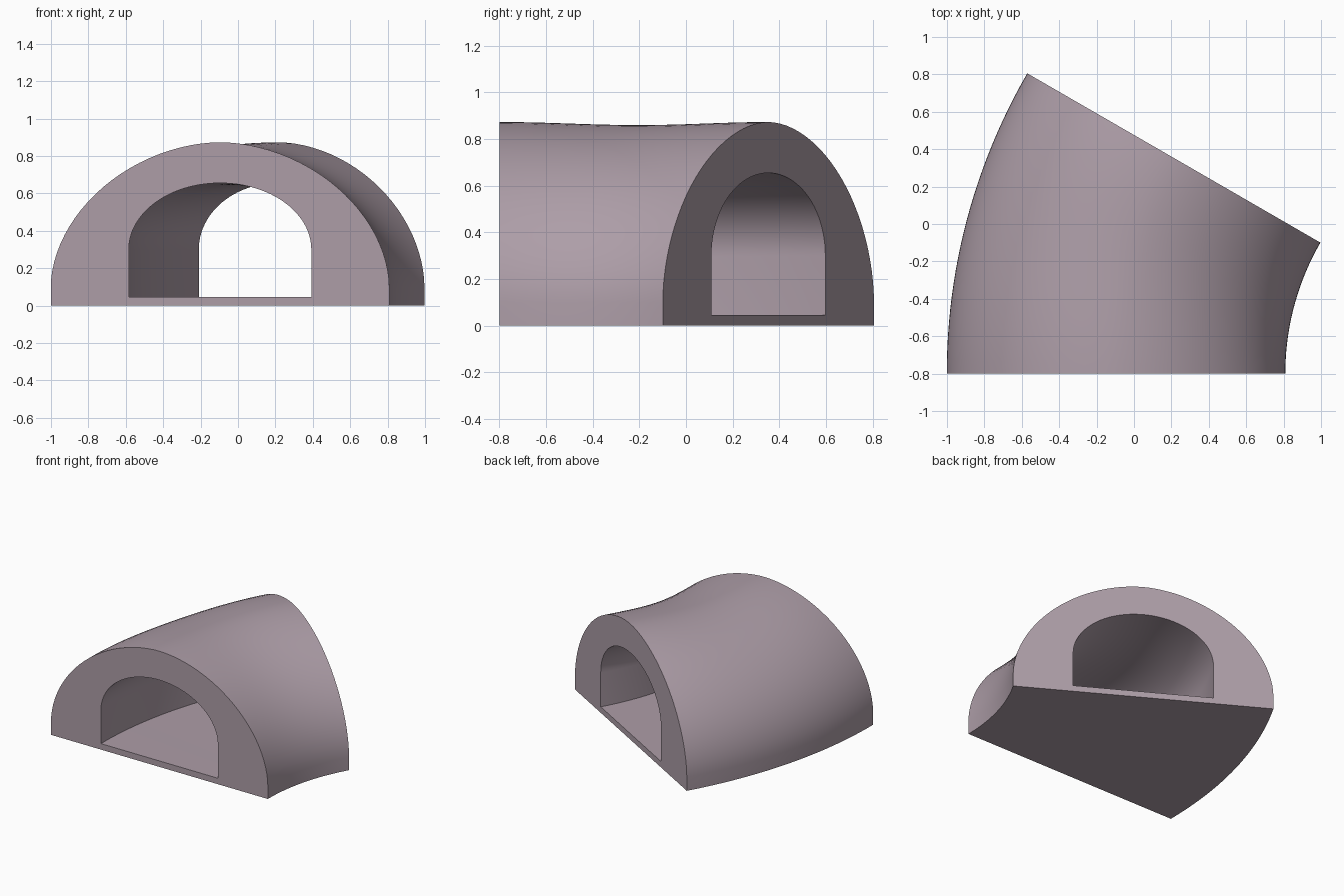
import bpy, bmesh
from math import sin, cos, pi, radians

cube = bpy.data.objects.get("Cube")
if cube:
    bpy.data.objects.remove(cube, do_unlink=True)

PIVOT_X, PIVOT_Y = 2.21, -0.8    # centre of the bend
MID_RADIUS = 2.306               # pivot to tunnel centreline
SWEEP = radians(30)
RINGS, ARC = 24, 48


def arch(half_width, floor, spring, top, power):
    """Closed arch outline: two floor corners joined by a rounded vault."""
    pts = [(half_width, floor)]
    for i in range(ARC + 1):
        a = pi * i / ARC
        c, s = cos(a), max(sin(a), 0)
        side = 1 if c >= 0 else -1
        pts.append((side * half_width * abs(c) ** power,
                    spring + (top - spring) * s ** power))
    pts.append((-half_width, floor))
    return pts


def sweep(bm, outline):
    """Sweep an outline around the pivot, with a slight sag mid-way."""
    rings = []
    for i in range(RINGS + 1):
        t = i / RINGS
        a = SWEEP * t
        sag = 1 - 0.015 * sin(pi * t) ** 2
        rings.append([bm.verts.new((PIVOT_X - (MID_RADIUS - u) * cos(a),
                                    PIVOT_Y + (MID_RADIUS - u) * sin(a),
                                    z * sag)) for u, z in outline])
    for r0, r1 in zip(rings, rings[1:]):
        bridge(bm, r0, r1)
    return rings


def bridge(bm, a, b):
    n = len(a)
    for i in range(n):
        j = (i + 1) % n
        bm.faces.new((a[i], a[j], b[j], b[i]))


# Shell: outer vault, inner passage and the two flat end faces
bm = bmesh.new()
outer = sweep(bm, arch(0.905, 0.0, 0.10, 0.873, 1.07))
inner = sweep(bm, arch(0.488, 0.045, 0.30, 0.655, 1.0))
for end in (0, -1):
    bridge(bm, outer[end], inner[end])
bmesh.ops.recalc_face_normals(bm, faces=bm.faces)

mesh = bpy.data.meshes.new("curved_tunnel")
bm.to_mesh(mesh)
bm.free()
tunnel = bpy.data.objects.new("curved_tunnel", mesh)
bpy.context.collection.objects.link(tunnel)

# Mauve grey finish
colour = (0.42, 0.34, 0.39, 1)
mat = bpy.data.materials.new("mauve_grey")
mat.use_nodes = True
mat.diffuse_color = colour
mat.node_tree.nodes["Principled BSDF"].inputs["Base Color"].default_value = colour
mesh.materials.append(mat)

bpy.ops.object.select_all(action='DESELECT')
tunnel.select_set(True)
bpy.context.view_layer.objects.active = tunnel
bpy.ops.object.shade_smooth_by_angle(angle=radians(30))
